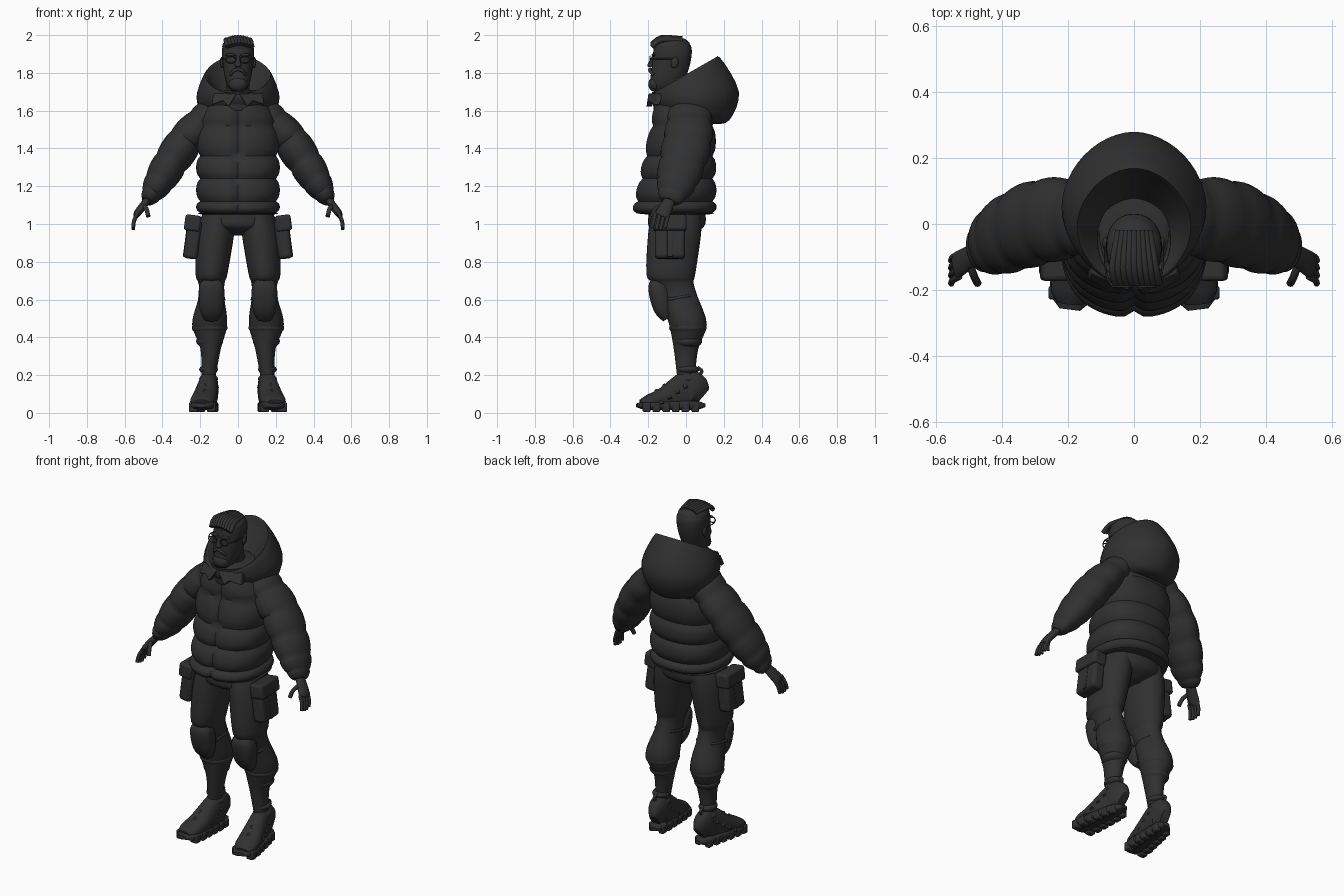
import bpy, bmesh, math
from mathutils import Vector, Matrix

default_cube = bpy.data.objects.get("Cube")
if default_cube:
    bpy.data.objects.remove(default_cube)

shade = (.03, .03, .03, 1)
charcoal = bpy.data.materials.new("charcoal")
charcoal.use_nodes = True
charcoal.diffuse_color = shade
charcoal.node_tree.nodes["Principled BSDF"].inputs["Base Color"].default_value = shade

RIGHTWARD, BACKWARD, UPWARD = Vector((1, 0, 0)), Vector((0, 1, 0)), Vector((0, 0, 1))


def finish(name, bm, mirror=True, bevel=0):
    """Turn a bmesh into a smooth-shaded object, optionally mirrored across x."""
    bmesh.ops.recalc_face_normals(bm, faces=bm.faces)
    mesh = bpy.data.meshes.new(name)
    bm.to_mesh(mesh)
    bm.free()
    mesh.materials.append(charcoal)
    part = bpy.data.objects.new(name, mesh)
    bpy.context.collection.objects.link(part)
    bpy.ops.object.select_all(action="DESELECT")
    part.select_set(True)
    bpy.context.view_layer.objects.active = part
    bpy.ops.object.shade_smooth_by_angle(angle=math.radians(50))
    if mirror:
        part.modifiers.new("mirror", "MIRROR")
    if bevel:
        rounding = part.modifiers.new("rounding", "BEVEL")
        rounding.width, rounding.segments = bevel, 3


def spline(keys, steps=4):
    """Smooth curve through tuples of any length."""
    samples = []
    last = len(keys) - 1
    for i in range(last):
        before, start, end, after = (keys[max(i - 1, 0)], keys[i], keys[i + 1], keys[min(i + 2, last)])
        for k in range(steps):
            t = k / steps
            ease = t * t * (3 - 2 * t)
            leave, arrive = t * (1 - t) ** 2 / 2, t * t * (t - 1) / 2
            samples.append(tuple(b + (c - b) * ease + (c - a) * leave + (d - b) * arrive
                                 for a, b, c, d in zip(before, start, end, after)))
    return samples + [tuple(keys[-1])]


def puff(creases, swell, steps=6):
    """Swell the padding between each pair of stitched creases."""
    stations = []
    for start, end in zip(creases, creases[1:]):
        for k in range(steps):
            x, y, z, wide, deep = (a + (b - a) * k / steps for a, b in zip(start, end))
            fat = 1 + swell * math.sin(math.pi * k / steps) ** .6
            stations.append((x, y, z, wide * fat, deep * fat))
    return stations + [creases[-1]]


def loft(name, rings, sides=32, square=1, deform=None, mirror=True):
    """Skin rings given as (centre, half axis, other half axis)."""
    bm = bmesh.new()
    power = lambda value: math.copysign(abs(value) ** square, value)
    loops = []
    for centre, across, along in rings:
        loop = []
        for i in range(sides):
            turn = math.tau * i / sides
            point = centre + across * power(math.cos(turn)) + along * power(math.sin(turn))
            loop.append(bm.verts.new(deform(point) if deform else point))
        loops.append(loop)
    for low, high in zip(loops, loops[1:]):
        for i in range(sides):
            bm.faces.new((low[i - 1], low[i], high[i], high[i - 1]))
    bm.faces.new(loops[0])
    bm.faces.new(loops[-1])
    finish(name, bm, mirror)


def level(stations):
    """Horizontal rings from (x, y, z, half width, half depth)."""
    return [(Vector((x, y, z)), RIGHTWARD * wide, BACKWARD * deep) for x, y, z, wide, deep in stations]


def level_span(rows):
    """Horizontal rings from (z, front y, back y, half width)."""
    return level([(0, (front + back) / 2, z, wide, (back - front) / 2) for z, front, back, wide in rows])


def along_path(stations, reference=BACKWARD):
    """Rings square to the path through the stations."""
    points = [Vector(s[:3]) for s in stations]
    rings = []
    for i, (x, y, z, wide, deep) in enumerate(stations):
        ahead = points[min(i + 1, len(points) - 1)]
        tangent = (ahead - points[max(i - 1, 0)]).normalized()
        along = (reference - tangent * reference.dot(tangent)).normalized()
        rings.append((points[i], along.cross(tangent) * wide, along * deep))
    return rings


def strand(name, points, radius, reference=BACKWARD, mirror=True):
    stations = [(*point, radius, radius) for point in spline(points, 3)]
    loft(name, along_path(stations, reference), 10, mirror=mirror)


def placed(location, size, tilt=0, axis="Y"):
    return Matrix.Translation(location) @ Matrix.Rotation(tilt, 4, axis) @ Matrix.Diagonal((*size, 1))


def box(name, location, size, tilt=0, bevel=.01):
    bm = bmesh.new()
    bmesh.ops.create_cube(bm, size=1, matrix=placed(location, size, tilt))
    finish(name, bm, bevel=bevel)


def ball(name, location, size, tilt=0, mirror=False):
    bm = bmesh.new()
    bmesh.ops.create_uvsphere(bm, u_segments=20, v_segments=12, radius=1, matrix=placed(location, size, tilt, "X"))
    finish(name, bm, mirror)


# Padded jacket with a centre seam
def press_seam(point):
    if point.y < -.1:
        point.y += .02 * math.exp(-(point.x / .02) ** 2)
    return point


def jacket_crease(z):
    front = .2 * (z - 1.15) - .25
    return (z, front, .14, .2 - 2.5 * max(0, z - 1.5) ** 2)


hem = (1.05, -.2, .11, .18)
creases = [hem] + [jacket_crease(z) for z in (1.06, 1.12, 1.24, 1.36, 1.52, 1.65, 1.71)]
jacket = [(0, (front + back) / 2, z, wide, (back - front) / 2) for z, front, back, wide in creases]
loft("jacket_body", level(puff(jacket, .11)), 72, .85, press_seam, mirror=False)

# Padded sleeves
arm = [(.12, .02, 1.61, .07, .1), (.28, .01, 1.44, .09, .12), (.42, -.05, 1.22, .075, .1), (.48, -.09, 1.12, .03, .05)]
loft("sleeve", along_path(puff(spline(arm, 2), .11)))

# Hands
palm = [(.47, -.08, 1.14, .02, .03), (.53, -.12, 1.06, .02, .04), (.54, -.13, 1.04, .01, .04)]
loft("palm", along_path(spline(palm)), 16)
for i in range(4):
    knuckle = Vector((.53, .023 * i - .16, 1.06))
    reach = .08 + .01 * math.sin(i)
    bend = knuckle + Vector((.02, -.01, -reach / 2))
    strand("finger", [knuckle, bend, bend + Vector((.005, -.01, -reach / 2))], .01)
strand("thumb", [(.5, -.12, 1.1), (.485, -.16, 1.08), (.475, -.18, 1.04)], .012, RIGHTWARD)

# Hood rolled from the lining over the rim and down the outside
hood = [(.08, -.1, .05, 1.64, 1.66), (.15, -.17, .15, 1.68, 1.84), (.18, -.19, .18, 1.68, 1.88),
        (.22, -.18, .28, 1.64, 1.7), (.18, -.13, .23, 1.58, 1.55), (.12, -.1, .15, 1.56, 1.53)]
hood_rings = []
for wide, front, back, low, high in spline(hood):
    centre = Vector((0, front + back, low + high)) / 2
    hood_rings.append((centre, RIGHTWARD * wide, Vector((0, back - front, high - low)) / 2))
loft("hood", hood_rings, 48, 1.07, mirror=False)

# Collar and its pointed flaps
collar = [(1.6, -.17, .1, .14), (1.7, -.18, .07, .11), (1.66, -.14, .05, .08)]
loft("collar", level_span(spline(collar)), mirror=False)
bm = bmesh.new()
outline = [(.005, -.2, 1.69), (.05, -.21, 1.62), (.08, -.2, 1.65), (.14, -.17, 1.63), (.13, -.15, 1.69)]
flap = bm.faces.new([bm.verts.new(corner) for corner in outline])
thick = bmesh.ops.extrude_face_region(bm, geom=[flap])["geom"]
bmesh.ops.translate(bm, vec=BACKWARD * .03, verts=[g for g in thick if isinstance(g, bmesh.types.BMVert)])
finish("collar_flap", bm, bevel=.004)

# Head and face
strand("neck", [(0, 0, 1.55), (0, -.03, 1.68), (0, -.06, 1.8)], .06, mirror=False)
head = [(1.7, -.17, -.08, .03), (1.74, -.19, -.02, .06), (1.84, -.18, .02, .08), (1.93, -.17, .03, .084),
        (1.97, -.15, 0, .06), (1.98, -.12, -.04, .03)]
loft("head", level_span(spline(head)), square=.92, mirror=False)
nose = [(1.89, -.18, -.16, .008), (1.84, -.205, -.16, .018), (1.83, -.19, -.16, .01)]
loft("nose", level_span(spline(nose)), 12, mirror=False)
ball("ear", (.086, -.06, 1.855), (.01, .02, .03), -.2, mirror=True)
ball("brow", (.038, -.172, 1.895), (.028, .01, .008), mirror=True)
ball("beard", (0, -.165, 1.74), (.05, .035, .04))
strand("moustache", [(0, -.19, 1.82), (.025, -.19, 1.81), (.04, -.17, 1.79)], .009, UPWARD)

# Spectacles
lens = Vector((.038, -.19, 1.87))
turns = [math.tau * k / 12 for k in range(13)]
strand("lens_frame", [lens + Vector((.027 * math.cos(a), 0, .018 * math.sin(a))) for a in turns], .003)
strand("spectacle_arm", [(.064, -.19, 1.875), (.085, -.15, 1.875), (.088, -.06, 1.875)], .003, UPWARD)

# Swept hair: a cap with curled locks at the front
ball("hair_cap", (0, -.075, 1.94), (.084, .098, .05), .08)
for i in range(-4, 5):
    x = .016 * i
    crown = 1.965 + .016 * math.cos(i / 3)
    strand("hair_lock", [(x * .7, -.02, crown), (x, -.13, crown + .006), (x + .01, -.18, crown - .03)],
           .013, RIGHTWARD, mirror=False)

# Trousers
seat = [(1.1, -.19, .09, .17), (1.03, -.2, .105, .185), (.98, -.19, .09, .16), (.94, -.1, .02, .04)]
loft("trouser_seat", level_span(spline(seat)), square=.9, mirror=False)
leg = [(.1, -.05, 1.06, .085, .13), (.12, -.06, .95, .1, .14), (.14, -.08, .74, .085, .13), (.14, -.07, .69, .07, .11),
       (.14, -.04, .62, .066, .1), (.15, .01, .47, .093, .1), (.145, 0, .34, .054, .065), (.155, 0, .2, .038, .048)]
loft("trouser_leg", level(spline(leg)))
for z, size in ((.45, .095), (.38, .072)):
    ball("leg_fold", (.15, .01, z), (size, size * 1.05, .04), mirror=True)

# Knee pads and cargo pockets
pad = [(.14, -.14, .7, .04, .03), (.14, -.145, .67, .066, .055), (.14, -.125, .56, .064, .05), (.14, -.095, .5, .04, .03)]
loft("knee_pad", along_path(spline(pad)), square=.75)
strand("knee_strap", [(.075, -.1, .6), (.09, .02, .62), (.19, .02, .62), (.205, -.1, .6)], .008, UPWARD)
pocket = Vector((.24, -.085, .92))
lean = -.13
box("cargo_pocket", pocket, (.075, .16, .21), lean, .02)
box("pocket_flap", pocket + UPWARD * .085, (.085, .175, .085), lean, .014)
box("pocket_strap", pocket + RIGHTWARD * .03, (.02, .03, .19), lean, .004)

# Chunky shoes: upper, sole and lugs
upper = [(.15, .09, .09, .025, .05), (.155, .05, .12, .05, .09), (.157, 0, .12, .052, .1), (.175, -.12, .08, .065, .055),
         (.19, -.2, .06, .064, .035), (.195, -.24, .05, .04, .02)]
loft("shoe_upper", along_path(spline(upper), UPWARD), 24, .85)


def sole_station(t):
    rounded = 1 - .6 * abs(2 * t - 1) ** 6
    return (.15 + .045 * t, .1 - .36 * t, .04, (.048 + .03 * t) * rounded, .026 * rounded)


loft("sole", along_path([sole_station(k / 12) for k in range(13)], UPWARD), 24, .6)
for k in range(1, 7):
    x, y, z, wide, deep = sole_station(k / 7)
    for side in (-1, 1):
        box("sole_lug", (x + side * wide * .7, y, .03), (wide * .7, .042, .052), bevel=.009)

# Shoe straps, ankle cuff and heel loop
for k in range(4):
    middle = Vector((.16 + .007 * k, -.03 - .042 * k, .2 - .028 * k))
    half = RIGHTWARD * (.05 + .005 * k)
    drop = Vector((0, .03, -.07))
    strand("shoe_strap", [middle - half + drop, middle, middle + half + drop], .011)
for z in (.18, .23):
    ball("ankle_cuff", (.156, .01, z), (.05, .06, .025), mirror=True)
strand("heel_loop", [(.156, .06, .19), (.156, .085, .22), (.156, .06, .24)], .009, RIGHTWARD)
